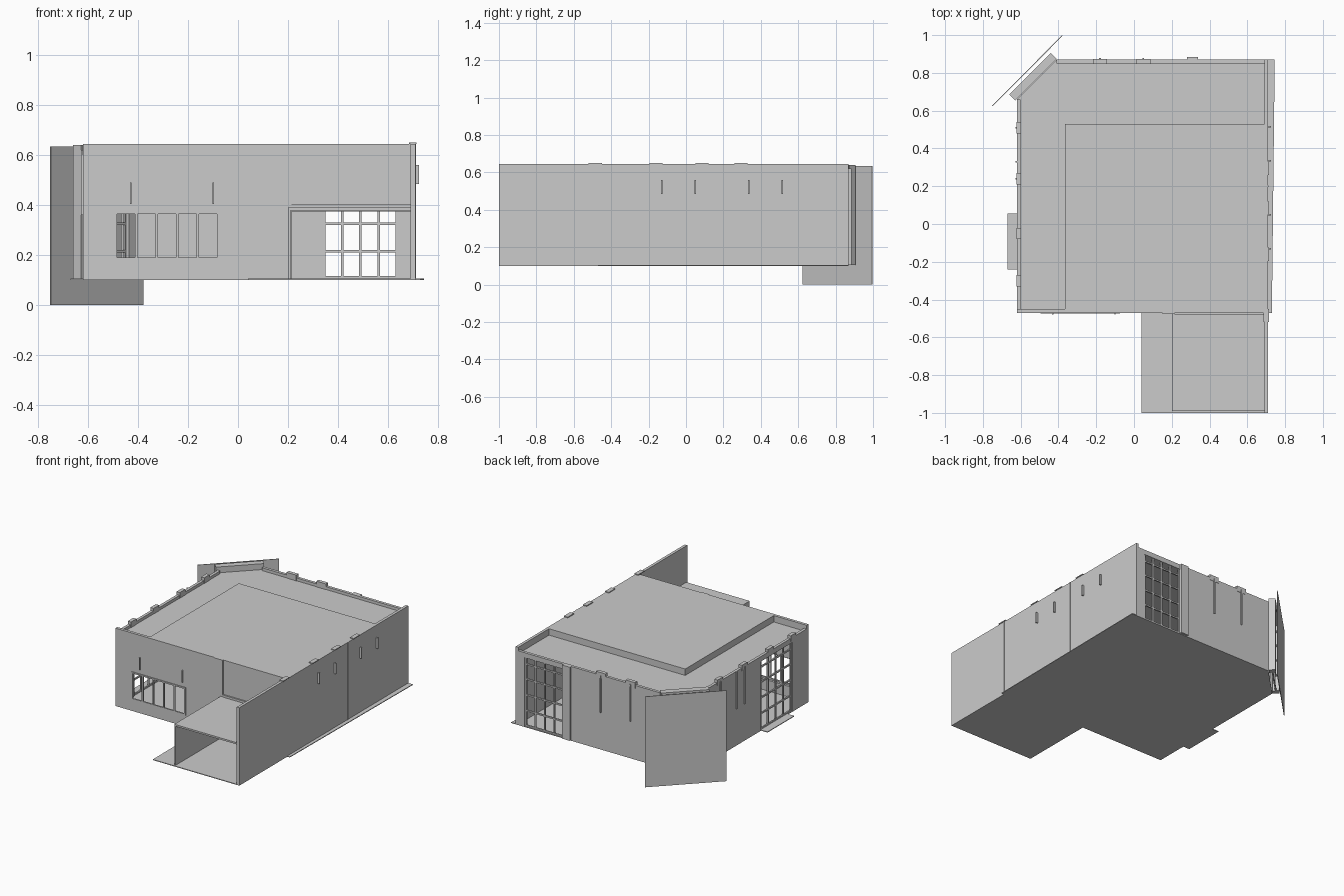
import bpy, bmesh
from math import atan2
from mathutils import Matrix, Vector

cube = bpy.data.objects.get("Cube")
if cube:
    bpy.data.objects.remove(cube)


def material(name, value):
    m = bpy.data.materials.new(name)
    m.use_nodes = True
    colour = (value, value, value, 1)
    m.diffuse_color = colour
    m.node_tree.nodes["Principled BSDF"].inputs["Base Color"].default_value = colour
    return m


GREY = material("pale grey", 0.6)


def finish(name, bm):
    mesh = bpy.data.meshes.new(name)
    bm.to_mesh(mesh)
    bm.free()
    mesh.materials.append(GREY)
    obj = bpy.data.objects.new(name, mesh)
    bpy.context.collection.objects.link(obj)
    return obj


def add_panel(bm, p, q, z0, z1, t):
    """Upright slab of thickness t centred on the plan line p-q."""
    p, q = Vector(p), Vector(q)
    d, mid = q - p, (p + q) / 2
    mat = (Matrix.Translation((mid.x, mid.y, (z0 + z1) / 2))
           @ Matrix.Rotation(atan2(d.y, d.x), 4, 'Z')
           @ Matrix.Diagonal((d.length, t, z1 - z0, 1)))
    bmesh.ops.create_cube(bm, size=1, matrix=mat)


def panels(name, items):
    bm = bmesh.new()
    for item in items:
        add_panel(bm, *item)
    return finish(name, bm)


def prism(name, outline, z0, z1):
    bm = bmesh.new()
    face = bm.faces.new([bm.verts.new((x, y, z0)) for x, y in outline])
    top = bmesh.ops.extrude_face_region(bm, geom=[face])["geom"]
    bmesh.ops.translate(bm, vec=(0, 0, z1 - z0),
                        verts=[v for v in top if isinstance(v, bmesh.types.BMVert)])
    bmesh.ops.recalc_face_normals(bm, faces=bm.faces[:])
    return finish(name, bm)


def block(name, x0, x1, y0, y1, z0, z1):
    return prism(name, [(x0, y0), (x1, y0), (x1, y1), (x0, y1)], z0, z1)


def window_grid(name, p, q, z0, z1, columns, heights, bar=0.01):
    """Glazing bars between two plan points."""
    p, q = Vector(p), Vector(q)
    along = (q - p).normalized() * bar / 2
    items = []
    for i in range(columns + 1):
        c = p.lerp(q, i / columns)
        items.append((c - along, c + along, z0, z1, bar))
    items += [(p, q, z - bar / 2, z + bar / 2, bar) for z in heights]
    return panels(name, items)


BASE, EAVE, TOP = 0.105, 0.62, 0.645
LEFT, RIGHT, FRONT, BACK = -0.62, 0.71, -0.47, 0.87
CUT_A, CUT_B = (LEFT, 0.66), (-0.41, BACK)
T = 0.02
HALF = T / 2
plan = [(LEFT, FRONT), (RIGHT, FRONT), (RIGHT, BACK), CUT_B, CUT_A]

# Floors and ledges
prism("main_floor", plan, BASE - 0.005, BASE)
block("terrace_floor", 0.04, RIGHT, -1.0, FRONT, BASE - 0.005, BASE)
prism("right_ledge", [(RIGHT, FRONT), (0.73, FRONT), (0.745, BACK), (RIGHT, BACK)],
      BASE - 0.005, BASE)
block("left_window_sill", -0.67, LEFT, -0.24, 0.055, BASE - 0.005, BASE)

# Roofs
prism("lower_roof", plan, 0.585, 0.6)
block("raised_roof", -0.365, RIGHT - T, FRONT + T, 0.53, 0.595, TOP)

# Long right wall, running past the house beside the terrace
xr = RIGHT - HALF
panels("right_wall", [((xr, -1.0), (xr, BACK), BASE, TOP, T)])

# Front wall around its wide window and terrace opening
yf = FRONT + HALF
WX0, WX1, WZ0, WZ1 = -0.495, -0.075, 0.18, 0.375
panels("front_wall", [
    ((LEFT, yf), (WX0, yf), BASE, TOP, T),
    ((WX0, yf), (WX1, yf), BASE, WZ0, T),
    ((WX0, yf), (WX1, yf), WZ1, TOP, T),
    ((WX1, yf), (0.2, yf), BASE, TOP, T),
    ((0.2, yf), (RIGHT - T, yf), 0.375, TOP, T)])
window_grid("front_window_frame", (WX0 + 0.005, FRONT), (WX1 - 0.005, FRONT),
            WZ0, WZ1, 5, (WZ0 + 0.005, WZ1 - 0.005))
block("front_pier", 0.15, 0.215, FRONT - 0.006, FRONT, BASE, TOP)

# Terrace shelter
block("canopy", 0.2, RIGHT - T, -0.99, FRONT, 0.378, 0.39)
block("canopy_upstand", 0.215, RIGHT - T, -0.48, FRONT, 0.39, 0.405)
panels("terrace_side_wall", [((0.205, -0.99), (0.205, FRONT), BASE, 0.378, 0.01)])

# Back wall with a tall window
yb = BACK - HALF
panels("back_wall", [
    ((CUT_B[0], yb), (0.34, yb), BASE, EAVE, T),
    ((0.64, yb), (RIGHT - T, yb), BASE, EAVE, T),
    ((0.34, yb), (0.64, yb), 0.59, EAVE, T)])
BARS = (0.11, 0.215, 0.325, 0.435, 0.54)
window_grid("back_window", (0.345, yb), (0.635, yb), BASE, 0.59, 4, BARS)
panels("back_window_post", [((0.28, BACK), (0.34, BACK), BASE, EAVE, 0.03)])

# Left wall with a tall window
xl = LEFT + HALF
panels("left_wall", [
    ((xl, FRONT), (xl, -0.29), BASE, EAVE, T),
    ((xl, 0.055), (xl, CUT_A[1]), BASE, EAVE, T),
    ((xl, -0.29), (xl, 0.055), 0.59, EAVE, T)])
window_grid("left_window", (xl, -0.285), (xl, 0.05), BASE, 0.59, 4, BARS)

# Cut corner: glazing, end posts, header and the tall outer screen
a, b = Vector((-0.645, 0.67)), Vector((-0.425, 0.89))
panels("corner_posts", [
    (a, a.lerp(b, 0.12), BASE, 0.64, 0.045),
    (a.lerp(b, 0.88), b, BASE, 0.64, 0.045),
    (a, b, 0.59, 0.64, 0.045)])
window_grid("corner_window", a.lerp(b, 0.12), a.lerp(b, 0.88), BASE, 0.59, 3, BARS)
panels("corner_screen", [((-0.75, 0.625), (-0.38, 0.997), 0, 0.635, 0.004)])

# Thin wall fins
fins = [((RIGHT, y), (0.725, y), 0.485, 0.56, 0.008) for y in (-0.13, 0.05, 0.335, 0.515)]
fins += [((x, FRONT - 0.008), (x, FRONT), 0.405, 0.49, 0.006) for x in (-0.43, -0.1)]
fins += [((x, BACK), (x, BACK + 0.008), 0.36, 0.62, 0.008) for x in (-0.18, 0.05)]
fins += [((LEFT - 0.008, y), (LEFT, y), 0.36, 0.62, 0.008) for y in (0.24, 0.33, 0.51)]
panels("wall_fins", fins)

# Roof edge brackets
clips = [((xr, y - 0.035), (xr, y + 0.035), TOP, TOP + 0.006, 0.03)
         for y in (-0.485, -0.16, 0.085, 0.295)]
clips += [((x - 0.037, yb), (x + 0.037, yb), 0.6, 0.64, 0.025) for x in (-0.18, 0.05)]
clips += [((xl, y - 0.03), (xl, y + 0.03), 0.6, 0.64, 0.025)
          for y in (-0.3, -0.05, 0.24, 0.51)]
panels("roof_brackets", clips)

# Corner mullions on the long right wall
panels("right_wall_joints", [((RIGHT, y - 0.004), (RIGHT, y + 0.004), BASE, TOP, 0.006)
                             for y in (FRONT, 0.2)])
